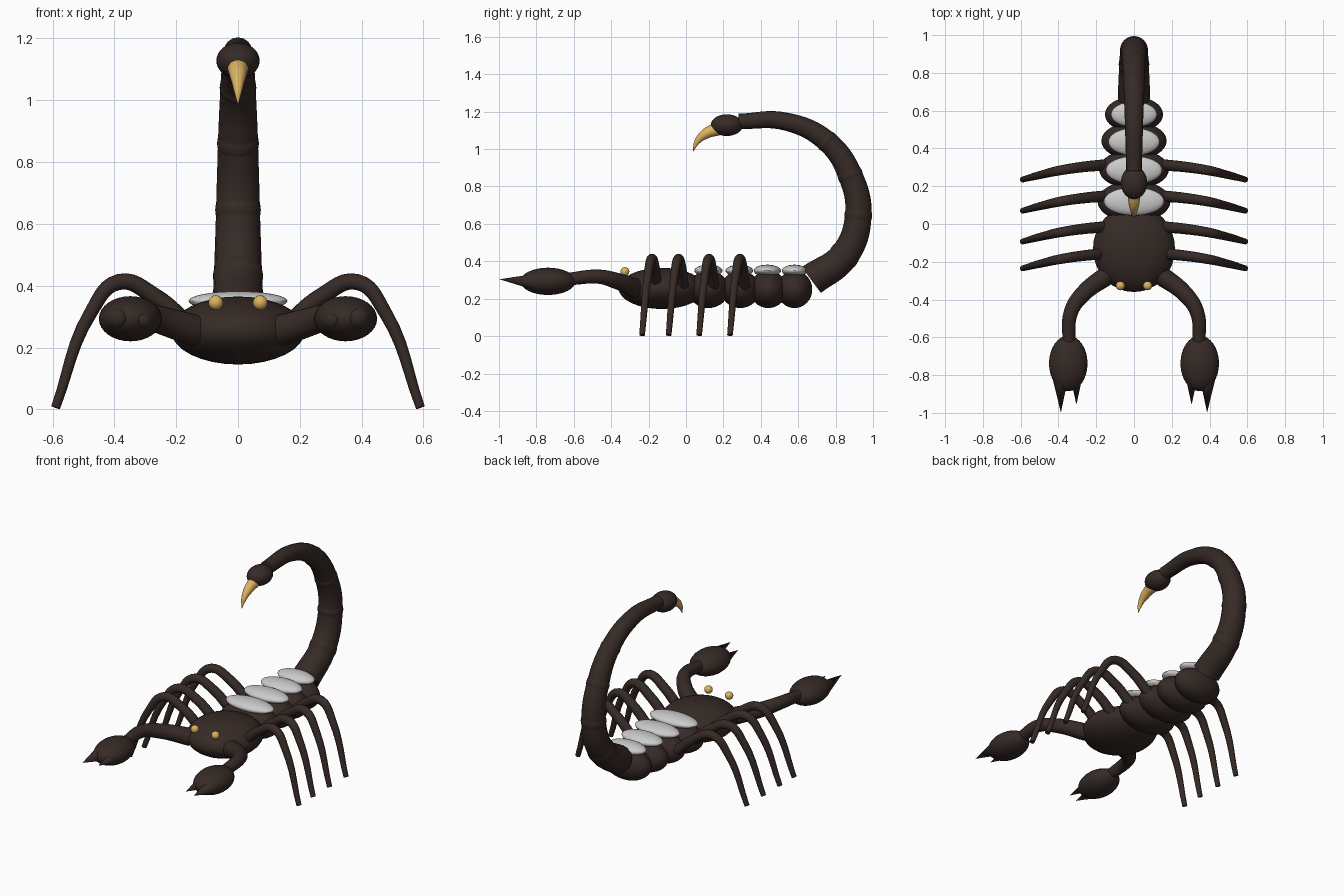
import bpy, math
from mathutils import Vector

if "Cube" in bpy.data.objects:
    bpy.data.objects.remove(bpy.data.objects["Cube"])


def material(name, rgb):
    m = bpy.data.materials.new(name)
    m.diffuse_color = (*rgb, 1)
    m.use_nodes = True
    m.node_tree.nodes["Principled BSDF"].inputs["Base Color"].default_value = m.diffuse_color
    return m


SHELL = material("dark_shell", (0.036, 0.023, 0.019))
GOLD = material("gold", (0.72, 0.45, 0.12))


def finish(ob, name, mat):
    ob.name = name
    if mat:
        ob.data.materials.append(mat)
    bpy.ops.object.shade_smooth_by_angle(angle=math.radians(40))
    return ob


def ellipsoid(name, loc, radii, mat=SHELL, seg=32, rings=16):
    bpy.ops.mesh.primitive_uv_sphere_add(segments=seg, ring_count=rings, radius=1, location=loc)
    ob = bpy.context.object
    ob.scale = radii
    bpy.ops.object.transform_apply(location=False, rotation=False, scale=True)
    return finish(ob, name, mat)


def tube(name, points, mat=SHELL, steps=6):
    """Tapered round tube through (x, y, z, radius) points."""
    cu = bpy.data.curves.new(name, 'CURVE')
    cu.dimensions = '3D'
    cu.bevel_depth = 1
    cu.bevel_resolution = 6
    cu.resolution_u = steps
    cu.use_fill_caps = True
    sp = cu.splines.new('BEZIER')
    sp.bezier_points.add(len(points) - 1)
    for bp, (x, y, z, r) in zip(sp.bezier_points, points):
        bp.co = (x, y, z)
        bp.radius = r
        bp.handle_left_type = bp.handle_right_type = 'AUTO'
    ob = bpy.data.objects.new(name, cu)
    bpy.context.collection.objects.link(ob)
    bpy.ops.object.select_all(action='DESELECT')
    ob.select_set(True)
    bpy.context.view_layer.objects.active = ob
    bpy.ops.object.convert(target='MESH')
    return finish(bpy.context.object, name, mat)


def spike(name, base, tip, r, mat=SHELL):
    base, tip = Vector(base), Vector(tip)
    d = tip - base
    bpy.ops.mesh.primitive_cone_add(vertices=20, radius1=r, radius2=0, depth=d.length,
                                    location=(base + tip) / 2,
                                    rotation=d.to_track_quat('Z', 'Y').to_euler())
    return finish(bpy.context.object, name, mat)


# Front body
ellipsoid("front_body", (0, -0.13, 0.255), (0.217, 0.23, 0.11))

# Abdomen segments with pale back plates
segments = [(0.12, 0.193, 0.11), (0.29, 0.185, 0.105), (0.44, 0.173, 0.10), (0.58, 0.154, 0.095)]
plates = [(0.12, 0.16, 0.075), (0.285, 0.149, 0.074), (0.435, 0.136, 0.073), (0.58, 0.122, 0.068)]
for i, ((y, rx, ry), (py, px, pry)) in enumerate(zip(segments, plates), 1):
    ellipsoid(f"abdomen_segment_{i}", (0, y, 0.25), (rx, ry, 0.1))
    ellipsoid(f"back_plate_{i}", (0, py, 0.35), (px, pry, 0.032), None)

# Curled tail with slightly swollen joints
tail = [(0, 0.67, 0.30, 0.086), (0, 0.845, 0.43, 0.078), (0, 0.921, 0.645, 0.071),
        (0, 0.878, 0.86, 0.065), (0, 0.755, 1.04, 0.057), (0, 0.53, 1.148, 0.048),
        (0, 0.28, 1.148, 0.041)]
tube("tail", tail, steps=8)
for i, (x, y, z, r) in enumerate(tail[1:5], 1):
    ellipsoid(f"tail_joint_{i}", (x, y, z), (r * 1.04,) * 3)

# Venom bulb and curved sting
ellipsoid("tail_bulb", (0, 0.218, 1.128), (0.07, 0.086, 0.058))
tube("sting", [(0, 0.18, 1.112, 0.037), (0, 0.105, 1.082, 0.028),
               (0, 0.06, 1.04, 0.016), (0, 0.037, 0.985, 0.001)], GOLD)

for s, side in ((-1, "right"), (1, "left")):
    # Eyes
    ellipsoid(f"{side}_eye", (s * 0.072, -0.327, 0.345), (0.024,) * 3, GOLD, 20, 10)

    # Walking legs
    for i, y in enumerate((-0.235, -0.093, 0.07, 0.235), 1):
        tube(f"{side}_leg_{i}", [
            (s * 0.15, y + 0.078, 0.26, 0.030), (s * 0.27, y + 0.067, 0.365, 0.028),
            (s * 0.385, y + 0.05, 0.412, 0.026), (s * 0.475, y + 0.03, 0.315, 0.022),
            (s * 0.59, y, 0.006, 0.015)])

    # Pincer arm, palm and fingers
    tube(f"{side}_arm", [
        (s * 0.14, -0.27, 0.255, 0.052), (s * 0.27, -0.37, 0.295, 0.044),
        (s * 0.335, -0.47, 0.318, 0.038), (s * 0.345, -0.63, 0.305, 0.034)])
    ellipsoid(f"{side}_palm", (s * 0.348, -0.738, 0.293), (0.102, 0.147, 0.073))
    spike(f"{side}_outer_finger", (s * 0.39, -0.81, 0.29), (s * 0.387, -0.998, 0.304), 0.043)
    spike(f"{side}_inner_finger", (s * 0.305, -0.81, 0.285), (s * 0.305, -0.957, 0.292), 0.032)
